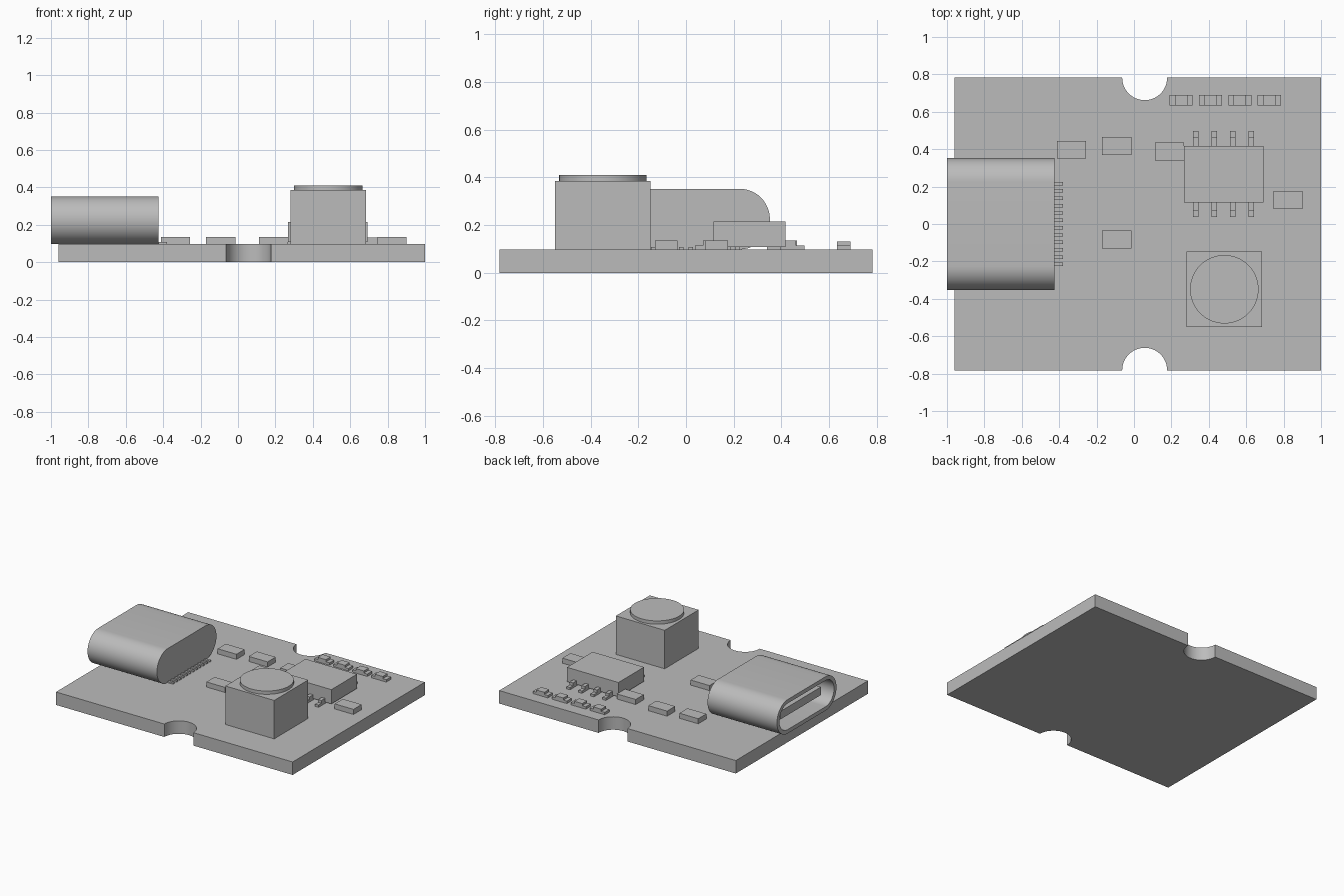
import bpy, bmesh, math

if "Cube" in bpy.data.objects:
    bpy.data.objects.remove(bpy.data.objects["Cube"], do_unlink=True)

# One plain grey for the whole assembly
GREY = (0.5, 0.5, 0.5, 1)
grey = bpy.data.materials.new("plain_grey")
grey.use_nodes = True
grey.diffuse_color = GREY
grey.node_tree.nodes["Principled BSDF"].inputs["Base Color"].default_value = GREY

TOP = 0.097  # height of the board's upper face


def finish(bm, name, smooth=False):
    bmesh.ops.recalc_face_normals(bm, faces=bm.faces)
    mesh = bpy.data.meshes.new(name)
    bm.to_mesh(mesh)
    bm.free()
    mesh.materials.append(grey)
    obj = bpy.data.objects.new(name, mesh)
    bpy.context.collection.objects.link(obj)
    if smooth:
        bpy.ops.object.select_all(action="DESELECT")
        obj.select_set(True)
        bpy.context.view_layer.objects.active = obj
        bpy.ops.object.shade_smooth_by_angle(angle=math.radians(30))
    return obj


def loft(name, rings, smooth=False):
    """Join equal rings of points in order and cap the first and last."""
    bm = bmesh.new()
    loops = [[bm.verts.new(p) for p in ring] for ring in rings]
    n = len(loops[0])
    for a, b in zip(loops, loops[1:]):
        for i in range(n):
            j = (i + 1) % n
            bm.faces.new((a[i], a[j], b[j], b[i]))
    bm.faces.new(loops[0])
    bm.faces.new(loops[-1])
    return finish(bm, name, smooth)


def prism(name, outline, z0, z1, smooth=False):
    return loft(name, [[(x, y, z) for x, y in outline] for z in (z0, z1)], smooth)


def box(name, x0, x1, y0, y1, z0, z1):
    return prism(name, [(x0, y0), (x1, y0), (x1, y1), (x0, y1)], z0, z1)


def arc(cx, cy, r, start, end, steps):
    angles = [math.radians(start + (end - start) * i / steps) for i in range(steps + 1)]
    return [(cx + r * math.cos(a), cy + r * math.sin(a)) for a in angles]


# Circuit board with a round notch in the front and back edges
W0, W1, D, NX, NR = -0.96, 1.0, 0.782, 0.057, 0.12
outline = [(W0, -D)] + arc(NX, -D, NR, 180, 0, 32) + [(W1, -D), (W1, D)]
outline += arc(NX, D, NR, 0, -180, 32) + [(W0, D)]
prism("circuit_board", outline, 0, TOP, True)


# Socket: hollow rounded shell, open on the side at the board edge
def stadium(x, r):
    side = 0.225
    pts = arc(side, 0.225, r, -90, 90, 24) + arc(-side, 0.225, r, 90, 270, 24)
    return [(x, y, z) for y, z in pts]


OUTER, INNER = 0.127, 0.098
loft("socket_shell", [stadium(-0.425, OUTER), stadium(-1, OUTER),
                      stadium(-1, INNER), stadium(-0.48, INNER)], True)
box("socket_tongue", -0.95, -0.47, -0.24, 0.24, 0.195, 0.255)
for i in range(12):
    y = (i - 5.5) * 0.0393
    box(f"socket_pin_{i + 1}", -0.45, -0.38, y - 0.009, y + 0.009, TOP, 0.107)

# Push button
box("button_body", 0.28, 0.685, -0.55, -0.148, TOP, 0.385)
prism("button_cap", arc(0.483, -0.349, 0.183, 0, 354.375, 63), 0.38, 0.41, True)

# Chip with four stepped legs on each long side
box("chip_body", 0.267, 0.693, 0.115, 0.418, 0.107, 0.214)
for i in range(4):
    x = 0.33 + i * 0.099
    for side, label in ((1, "back"), (-1, "front")):
        mid = 0.267
        for part, inner, outer, top in (("shoulder", 0.13, 0.195, 0.135),
                                        ("foot", 0.19, 0.23, 0.114)):
            a, b = sorted((mid + side * inner, mid + side * outer))
            box(f"chip_{label}_{part}_{i + 1}", x - 0.014, x + 0.014, a, b, TOP, top)

# Small block components, placed by centre
blocks = [(-0.335, 0.397), (-0.092, 0.418), (0.19, 0.387), (-0.092, -0.083), (0.823, 0.128)]
for i, (x, y) in enumerate(blocks):
    box(f"block_component_{i + 1}", x - 0.078, x + 0.078, y - 0.048, y + 0.048, TOP, 0.135)

# Row of indicator lamps: low base with a raised lens
for i in range(4):
    x = 0.252 + i * 0.157
    box(f"lamp_base_{i + 1}", x - 0.062, x + 0.062, 0.633, 0.69, TOP, 0.115)
    box(f"lamp_lens_{i + 1}", x - 0.033, x + 0.033, 0.633, 0.69, 0.115, 0.131)
